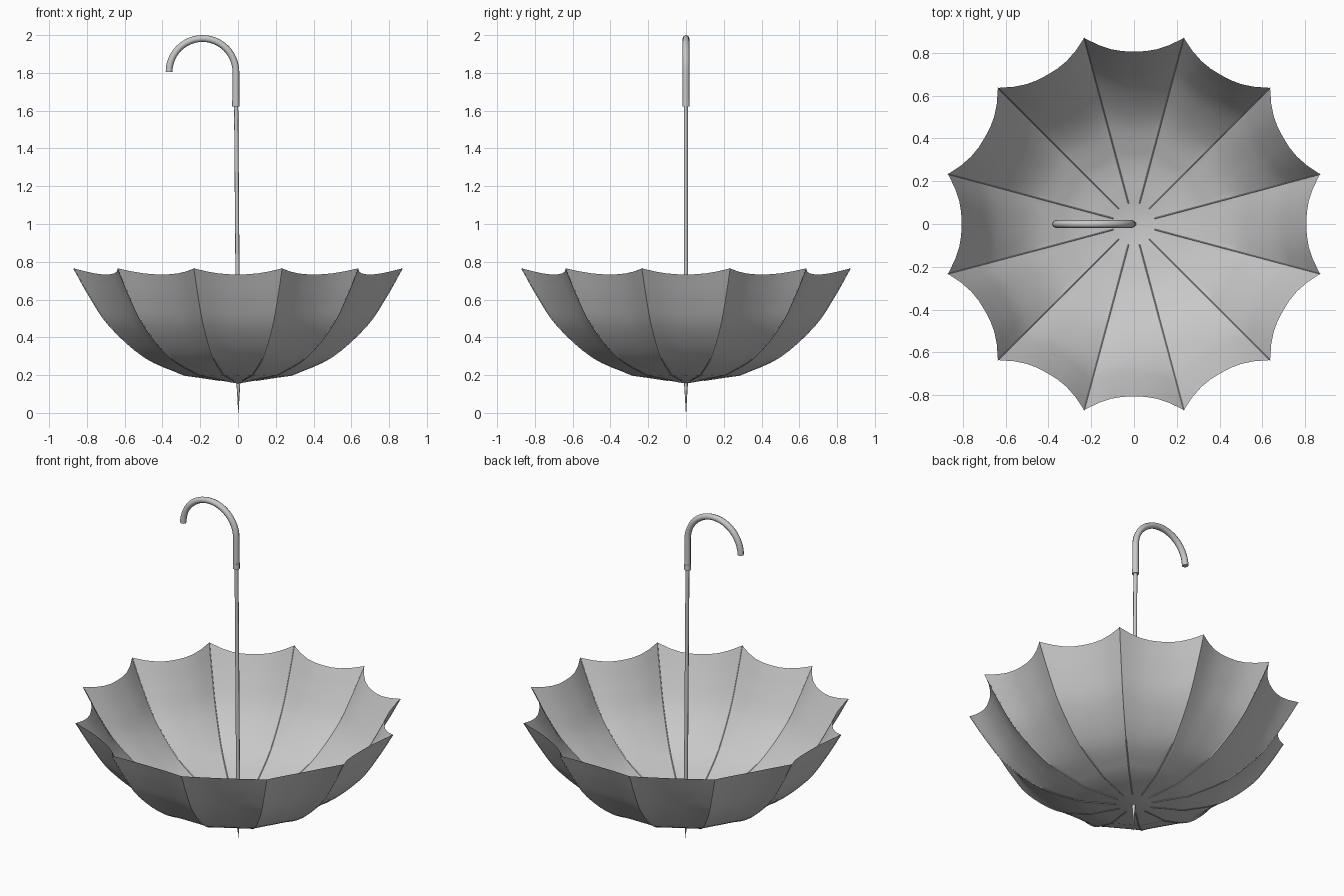
import bpy, bmesh, math
from mathutils import Vector

if "Cube" in bpy.data.objects:
    bpy.data.objects.remove(bpy.data.objects["Cube"])

PANELS, SEG = 12, 8          # cloth panels, strips per panel
grey = bpy.data.materials.new("grey")
grey.diffuse_color = (0.58, 0.58, 0.58, 1)
grey.use_nodes = True
grey.node_tree.nodes["Principled BSDF"].inputs["Base Color"].default_value = grey.diffuse_color


def finish(obj, angle):
    bpy.ops.object.select_all(action='DESELECT')
    obj.select_set(True)
    bpy.context.view_layer.objects.active = obj
    if obj.type == 'CURVE':
        bpy.ops.object.convert(target='MESH')
    bpy.ops.object.shade_smooth_by_angle(angle=math.radians(angle))


def tube(name, paths, radius, taper=None, resolution=2):
    """Round tubes along point lists, optionally tapered."""
    curve = bpy.data.curves.new(name, 'CURVE')
    curve.dimensions = '3D'
    curve.bevel_depth = radius
    curve.bevel_resolution = resolution
    curve.use_fill_caps = True
    for path in paths:
        spline = curve.splines.new('POLY')
        spline.points.add(len(path) - 1)
        for i, p in enumerate(path):
            spline.points[i].co = (*p, 1)
            spline.points[i].radius = taper[i] if taper else 1
    curve.materials.append(grey)
    obj = bpy.data.objects.new(name, curve)
    bpy.context.collection.objects.link(obj)
    finish(obj, 50)


def smooth_profile(pts, steps):
    """Catmull-Rom samples through (r, z) points."""
    p = [Vector(q) for q in pts]
    p = [2 * p[0] - p[1]] + p + [2 * p[-1] - p[-2]]
    out = []
    for a, b, c, d in zip(p, p[1:], p[2:], p[3:]):
        for k in range(steps):
            t = k / steps
            out.append(0.5 * (2 * b + (c - a) * t + (2*a - 5*b + 4*c - d) * t**2
                              + (3*b - a - 3*c + d) * t**3))
    return out + [p[-2]]


# Rib profile: shallow cone at the crown, then a rounded bowl
profile = [Vector((0.1, 0.172)), Vector((0.2, 0.187))] + smooth_profile(
    [(0.295, 0.2), (0.513, 0.295), (0.704, 0.46), (0.814, 0.617), (0.9, 0.765)], 4)


def cloth_point(rz, j):
    """Point on the cloth; panels sag inwards between the ribs."""
    r, z = rz
    u = abs((j % SEG) / SEG * 2 - 1)
    s, t = 1 - u ** 2.4, r / 0.9
    ang = math.radians(15) + j * math.tau / (PANELS * SEG)
    r *= 1 - (0.034 + 0.07 * t) * s
    return Vector((r * math.cos(ang), r * math.sin(ang), z - 0.032 * s * t ** 2))


# Canopy
bm = bmesh.new()
n = PANELS * SEG
crown = bm.verts.new((0, 0, 0.155))
rings = [[bm.verts.new(cloth_point(rz, j)) for j in range(n)] for rz in profile]
for j in range(n):
    k = (j + 1) % n
    bm.faces.new((crown, rings[0][k], rings[0][j]))
    for lo, hi in zip(rings, rings[1:]):
        bm.faces.new((lo[j], lo[k], hi[k], hi[j]))
bmesh.ops.recalc_face_normals(bm, faces=bm.faces)
mesh = bpy.data.meshes.new("canopy")
bm.to_mesh(mesh)
bm.free()
mesh.materials.append(grey)
canopy = bpy.data.objects.new("canopy", mesh)
bpy.context.collection.objects.link(canopy)
finish(canopy, 16)

# Thin ribs along the panel seams
tube("ribs", [[cloth_point(rz, i * SEG) for rz in profile] for i in range(PANELS)],
     0.003, resolution=0)

# Pointed ferrule and slightly leaning shaft
tube("ferrule", [[(0.002, 0, 0), (0.002, 0, 0.17)]], 0.011, taper=[0.08, 1])
tube("shaft", [[(0.002, 0, 0.155), (-0.01, 0, 1.64)]], 0.011)

# Crook handle with collar
hook = [(-0.011, 0, 1.625)] + [
    (-0.188 + 0.177 * math.cos(a), 0, 1.805 + 0.177 * math.sin(a))
    for a in (math.pi * i / 24 for i in range(25))]
tube("handle", [hook], 0.018)
tube("collar", [[(-0.011, 0, 1.622), (-0.011, 0, 1.655)]], 0.0195)
